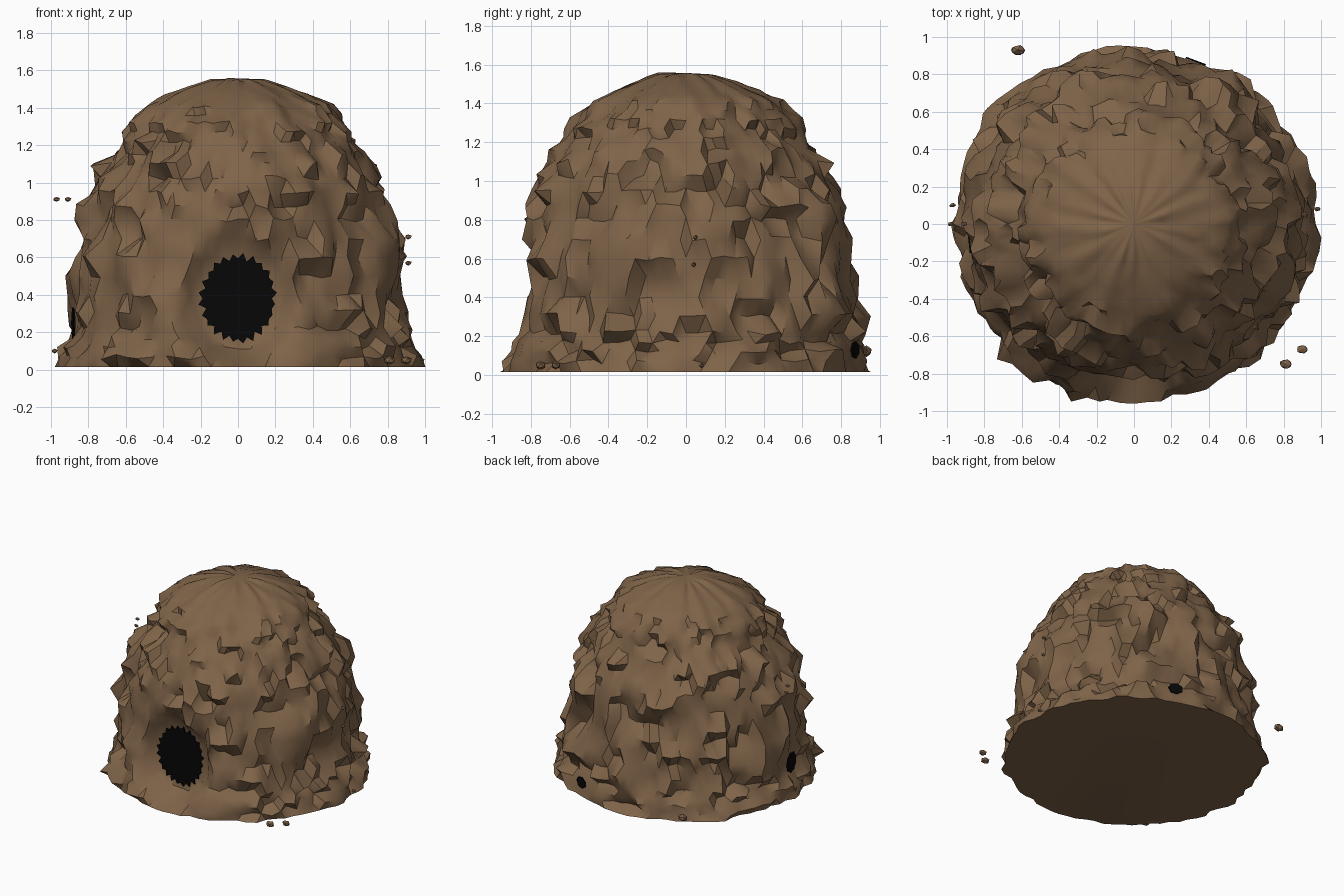
import bpy, bmesh, math, random
from mathutils import Vector, noise

if "Cube" in bpy.data.objects:
    bpy.data.objects.remove(bpy.data.objects["Cube"])

random.seed(11)


def material(name, rgb):
    m = bpy.data.materials.new(name)
    m.diffuse_color = (*rgb, 1)
    m.use_nodes = True
    m.node_tree.nodes["Principled BSDF"].inputs["Base Color"].default_value = m.diffuse_color
    return m


BROWN = material("earth brown", (0.212, 0.126, 0.066))
BLACK = material("burrow black", (0.002, 0.002, 0.002))


def add_object(name, bm, mat, smooth_angle=None):
    bmesh.ops.recalc_face_normals(bm, faces=bm.faces)
    mesh = bpy.data.meshes.new(name)
    bm.to_mesh(mesh)
    bm.free()
    mesh.materials.append(mat)
    ob = bpy.data.objects.new(name, mesh)
    bpy.context.collection.objects.link(ob)
    if smooth_angle:
        bpy.ops.object.select_all(action='DESELECT')
        ob.select_set(True)
        bpy.context.view_layer.objects.active = ob
        bpy.ops.object.shade_smooth_by_angle(angle=math.radians(smooth_angle))


# Average outline of the mound: (radius, height)
PROFILE = [(0.955, 0.015), (0.93, 0.12), (0.88, 0.22), (0.865, 0.4), (0.84, 0.6),
           (0.805, 0.8), (0.77, 0.95), (0.70, 1.1), (0.61, 1.22), (0.56, 1.32),
           (0.475, 1.41), (0.37, 1.465), (0.26, 1.51), (0.15, 1.545)]


def outline(t):
    """Point on the profile at fraction t of its index range."""
    f = t * (len(PROFILE) - 1)
    i = min(int(f), len(PROFILE) - 2)
    return Vector(PROFILE[i]).lerp(Vector(PROFILE[i + 1]), f - i)


# Entrance: centre height, half width, half height and depth of its floor
HOLE_Z, HOLE_W, HOLE_H, FLOOR_Y = 0.38, 0.195, 0.225, -0.71
# Small vents: name, centre, half width, half height, teeth
VENTS = [("rear_vent", Vector((0.33, 0.875, 0.13)), 0.055, 0.042, 7),
         ("side_vent", Vector((-0.885, -0.09, 0.25)), 0.065, 0.08, 9)]


def hole_distance(p):
    return math.hypot(p.x / HOLE_W, (p.z - HOLE_Z) / HOLE_H) if p.y < 0 else 9


# Mound: lathed rows of crusty, ledged earth with a dished entrance
SEGS, ROWS = 84, 27
bm = bmesh.new()
rings = []
for j in range(ROWS):
    r, z = outline(j / (ROWS - 1))
    rough = min(1, max(0, (1.55 - z) / 0.45))
    ring = []
    ledge = 0
    for i in range(SEGS):
        a = math.tau * (i + 0.5 * (j % 2)) / SEGS
        if i % 2 == 0:
            ledge = random.choice((-0.05, -0.02, 0.0, 0.0, 0.01, 0.025, 0.06))
        n = noise.noise(Vector((math.cos(a) * 4, math.sin(a) * 4, z * 6)))
        p0 = Vector((r * math.cos(a), r * math.sin(a), z))
        e = hole_distance(p0)
        calm = min(1, max(0.15, (e - 1.2) / 0.8)) * rough
        if j == 0:
            calm *= 0.5
        d = (n * 0.05 + ledge + random.uniform(-0.02, 0.02)) * calm
        if any((p0 - v[1]).length < 0.15 for v in VENTS):
            d = -0.03
        up = random.uniform(-0.014, 0.014) * rough + n * 0.02 * (1 - rough) if j else 0
        p = Vector(((r + d) * math.cos(a) * 1.012, (r + d) * math.sin(a), z + up))
        if e < 1.7 and j:
            k = min(1, max(0, (1.7 - e) / 0.6))
            p.y += (FLOOR_Y - p.y) * k * k * (3 - 2 * k)
        ring.append(bm.verts.new(p))
    rings.append(ring)
for j, (low, high) in enumerate(zip(rings, rings[1:])):
    for i in range(SEGS):
        k = (i + 1) % SEGS
        if j % 2 == 0:
            tris = ((low[i], low[k], high[i]), (low[k], high[k], high[i]))
        else:
            tris = ((low[i], low[k], high[k]), (low[i], high[k], high[i]))
        for t in tris:
            bm.faces.new(t)
top = bm.verts.new((0, 0, 1.557))
for i in range(SEGS):
    bm.faces.new((rings[-1][i], rings[-1][(i + 1) % SEGS], top))
bm.faces.new(rings[0][::-1])
add_object("mound", bm, BROWN, 38)


# Dark openings: ragged-edged discs facing outward
def opening(name, centre, w, h, teeth):
    bm = bmesh.new()
    c = Vector(centre)
    out = Vector((c.x, c.y, 0)).normalized()
    side = Vector((-out.y, out.x, 0))
    verts = []
    for i in range(teeth * 2):
        a = math.tau * i / (teeth * 2)
        s = (1.06 if i % 2 else 0.94) + random.uniform(-0.04, 0.04)
        verts.append(bm.verts.new(c + side * (w * s * math.cos(a))
                                  + Vector((0, 0, h * s * math.sin(a)))))
    face = bm.faces.new(verts)
    ext = bmesh.ops.extrude_face_region(bm, geom=[face])
    bmesh.ops.translate(bm, vec=-out * 0.009,
                        verts=[v for v in ext["geom"] if isinstance(v, bmesh.types.BMVert)])
    add_object(name, bm, BLACK)


opening("entrance", (0, FLOOR_Y - 0.03, HOLE_Z), HOLE_W, HOLE_H, 24)
for vent in VENTS:
    opening(*vent)

# Loose crumbs around the mound: x, y, z, size
CRUMBS = [(-0.62, 0.93, 0.12, 0.045), (0.81, -0.75, 0.05, 0.04), (0.90, -0.67, 0.05, 0.035),
          (-0.97, 0.1, 0.91, 0.02), (-0.91, 0.0, 0.91, 0.02), (0.91, 0.05, 0.71, 0.02),
          (0.91, 0.04, 0.57, 0.02), (0.98, 0.08, 0.05, 0.02), (-0.98, 0.0, 0.1, 0.02)]
bm = bmesh.new()
for x, y, z, s in CRUMBS:
    new = bmesh.ops.create_icosphere(bm, subdivisions=1, radius=s)["verts"]
    for v in new:
        v.co = Vector((v.co.x, v.co.y * 0.7, v.co.z * 0.7)) * random.uniform(0.8, 1.05) + Vector((x, y, z))
add_object("loose_crumbs", bm, BROWN)
